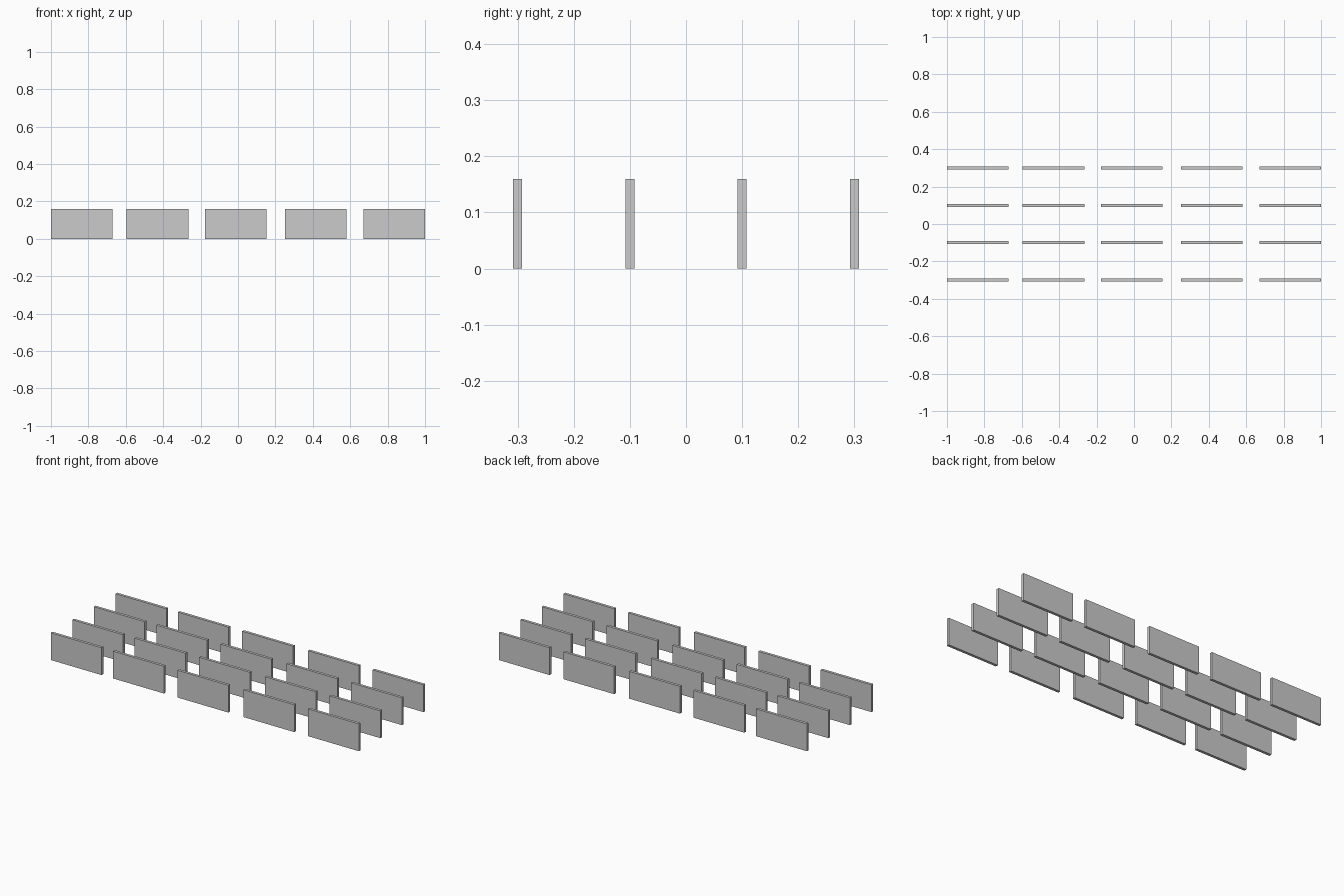
import bpy

# Remove the default object
cube = bpy.data.objects.get("Cube")
if cube:
    bpy.data.objects.remove(cube, do_unlink=True)

# Plain grey for every panel
grey = bpy.data.materials.new("plain_grey")
grey.use_nodes = True
colour = (0.6, 0.6, 0.6, 1)
grey.diffuse_color = colour
grey.node_tree.nodes["Principled BSDF"].inputs["Base Color"].default_value = colour

WIDTH, DEPTH, HEIGHT = 0.33, 0.016, 0.16
COLUMNS = (-0.835, -0.43, -0.012, 0.416, 0.835)
ROWS = (-0.3, -0.1, 0.1, 0.3)


def panel(name, x, y):
    """Thin upright panel standing on the ground."""
    bpy.ops.mesh.primitive_cube_add(size=1, location=(x, y, HEIGHT / 2))
    obj = bpy.context.object
    obj.name = name
    obj.scale = (WIDTH, DEPTH, HEIGHT)
    bpy.ops.object.transform_apply(location=False, rotation=False, scale=True)
    obj.data.materials.append(grey)


# Rows of upright panels
for r, y in enumerate(ROWS, 1):
    for c, x in enumerate(COLUMNS, 1):
        panel(f"panel_row_{r}_column_{c}", x, y)
